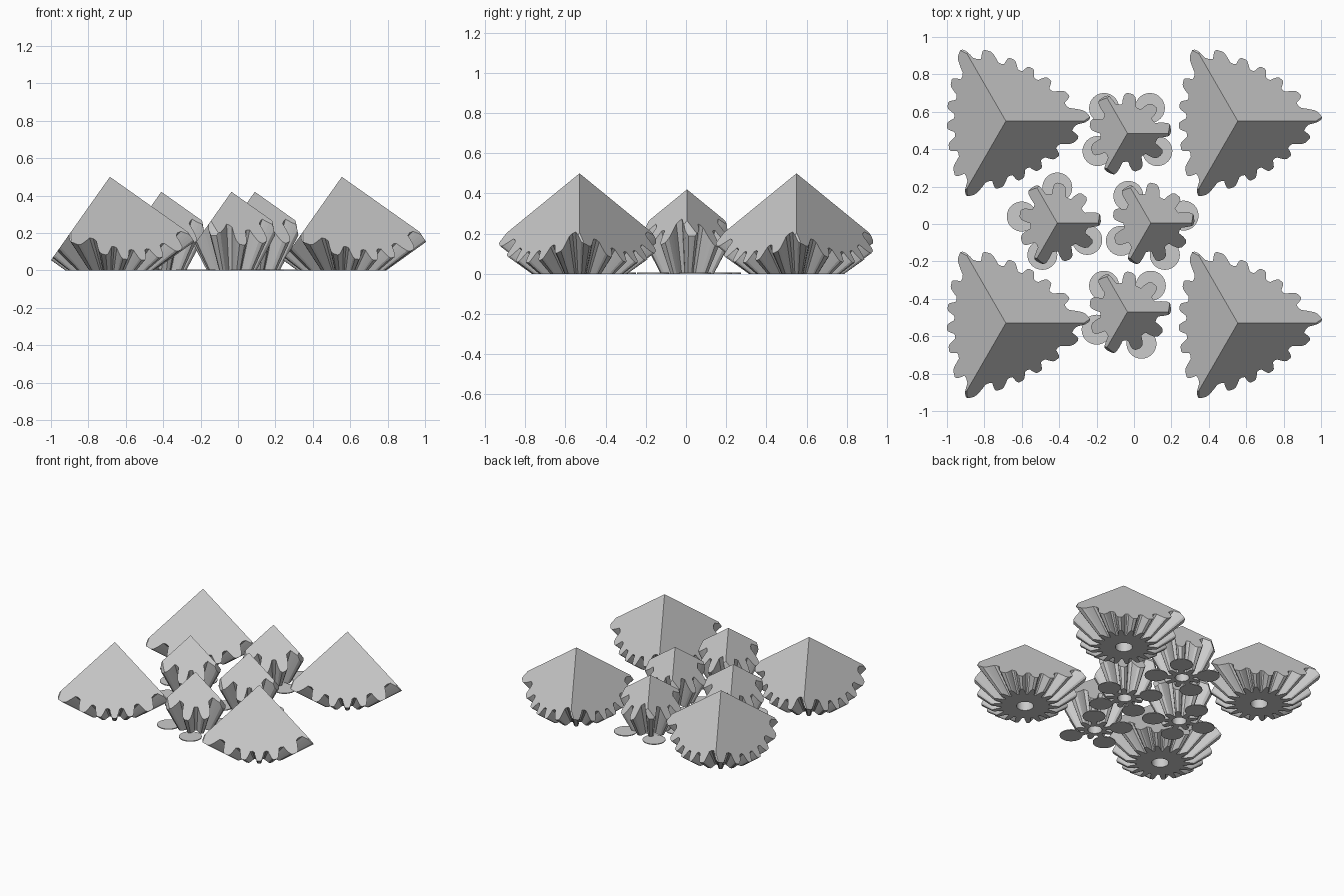
import bpy, bmesh, math
from math import cos, sin, pi, sqrt, radians

if "Cube" in bpy.data.objects:
    bpy.data.objects.remove(bpy.data.objects["Cube"])

grey = bpy.data.materials.new("plain_grey")
grey.diffuse_color = (0.6, 0.6, 0.6, 1)
grey.use_nodes = True
grey.node_tree.nodes["Principled BSDF"].inputs["Base Color"].default_value = grey.diffuse_color

CUBE = 0.67  # distance from the common bevel centre to the cube corner


def finish(bm, name):
    bmesh.ops.remove_doubles(bm, verts=bm.verts, dist=1e-5)
    bmesh.ops.recalc_face_normals(bm, faces=bm.faces)
    me = bpy.data.meshes.new(name)
    bm.to_mesh(me)
    bm.free()
    me.materials.append(grey)
    ob = bpy.data.objects.new(name, me)
    bpy.context.collection.objects.link(ob)
    return ob


def gear_mesh(name, teeth, apex, root, tip, cap_a, cap_b, phase, hole, depth, half):
    """Bevel gear topped by a cube corner. root/tip are cone slopes,
    the tooth ends are trimmed by the cone r = cap_a - cap_b * w."""
    h = CUBE - apex                       # bevel centre lies h below the floor
    prof = half + [(-u, v) for u, v in reversed(half)]

    def slope(t):
        u = ((t - phase) * teeth / (2 * pi) + 0.5) % 1 - 0.5
        for (u0, v0), (u1, v1) in zip(prof, prof[1:]):
            if u0 <= u <= u1:
                return root + (tip - root) * (v0 + (v1 - v0) * (u - u0) / (u1 - u0))
        return root

    # sample angles: tooth corners, their midpoints and the three cube edges
    us = [p[0] for p in prof]
    us = us[:-1] + [(a + b) / 2 for a, b in zip(us, us[1:])]
    angles = {round((phase + (k + u) * 2 * pi / teeth) % (2 * pi), 5)
              for k in range(teeth) for u in us}
    edges = [round(k * 2 * pi / 3, 5) for k in range(3)]
    angles = sorted({a for a in angles if all(abs(a - e) > 0.004 for e in edges)} | set(edges))

    bm = bmesh.new()
    rings = []
    for t in angles:
        s = slope(t)
        c = sqrt(2) * cos(t % (2 * pi / 3 + 1e-9) - pi / 3)
        w_top, w_cap = CUBE / (1 + c * s), cap_a / (s + cap_b)
        w1 = min(w_top, w_cap)
        r1 = s * w1
        r2, w2 = r1, w1
        if w_cap < w_top:
            r2 = min(r1, (cap_a - cap_b * CUBE) / (1 - cap_b * c))
            w2 = CUBE - c * r2
        pts = [(hole, depth), (hole, 0), (s * h, 0), (r1, w1 - h), (r2, w2 - h)]
        rings.append([bm.verts.new((r * cos(t), r * sin(t), z)) for r, z in pts])

    # bore wall, underside, tooth flanks and tooth ends
    n = len(rings)
    for i in range(n):
        a, b = rings[i], rings[(i + 1) % n]
        for j in range(4):
            bm.faces.new((a[j], b[j], b[j + 1], a[j + 1]))
    bm.faces.new([r[0] for r in rings])
    # three cube-corner faces
    top = bm.verts.new((0, 0, apex))
    idx = [angles.index(e) for e in edges] + [n]
    for i0, i1 in zip(idx, idx[1:]):
        bm.faces.new([top] + [rings[i % n][4] for i in range(i0, i1 + 1)])
    return finish(bm, name)


def place(first, spots):
    for k, (x, y) in enumerate(spots):
        ob = first if k == 0 else first.copy()
        if k:
            bpy.context.collection.objects.link(ob)
        ob.location = (x, y, 0)


# four large corner gears
large = gear_mesh("large_gear", 18, 0.5, 0.98, 1.4, 0.667, 0.667, radians(4.5), 0.06, 0.2,
                  [(-0.5, 0), (-0.36, 0.06), (-0.27, 0.45), (-0.18, 0.85), (-0.1, 1)])
place(large, [(-0.685, 0.55), (0.555, 0.55), (-0.685, -0.53), (0.555, -0.53)])

# four small gears
small = gear_mesh("small_gear", 9, 0.42, 0.31, 0.533, 0.316, 0.19, radians(6), 0.05, 0.2,
                  [(-0.5, 0), (-0.36, 0.03), (-0.29, 0.4), (-0.21, 0.8), (-0.1, 1)])
place(small, [(-0.035, 0.485), (-0.41, 0.005), (0.09, 0.005), (-0.035, -0.47)])

# thin round pads on the floor beside the small gears
bm = bmesh.new()
bmesh.ops.create_cone(bm, cap_ends=True, segments=40, radius1=0.08, radius2=0.08, depth=0.006)
bmesh.ops.translate(bm, verts=bm.verts, vec=(0, 0, 0.003))
pad = finish(bm, "floor_pad")
place(pad, [(-0.16, 0.62), (0.085, 0.62), (-0.195, 0.39), (0.125, 0.39),
            (-0.16, -0.33), (0.09, -0.33), (-0.2, -0.565), (0.04, -0.64),
            (-0.41, 0.195), (-0.6, 0.04), (-0.25, -0.085), (-0.49, -0.165),
            (-0.03, 0.15), (0.265, 0.045), (-0.07, -0.09), (0.165, -0.165)])
